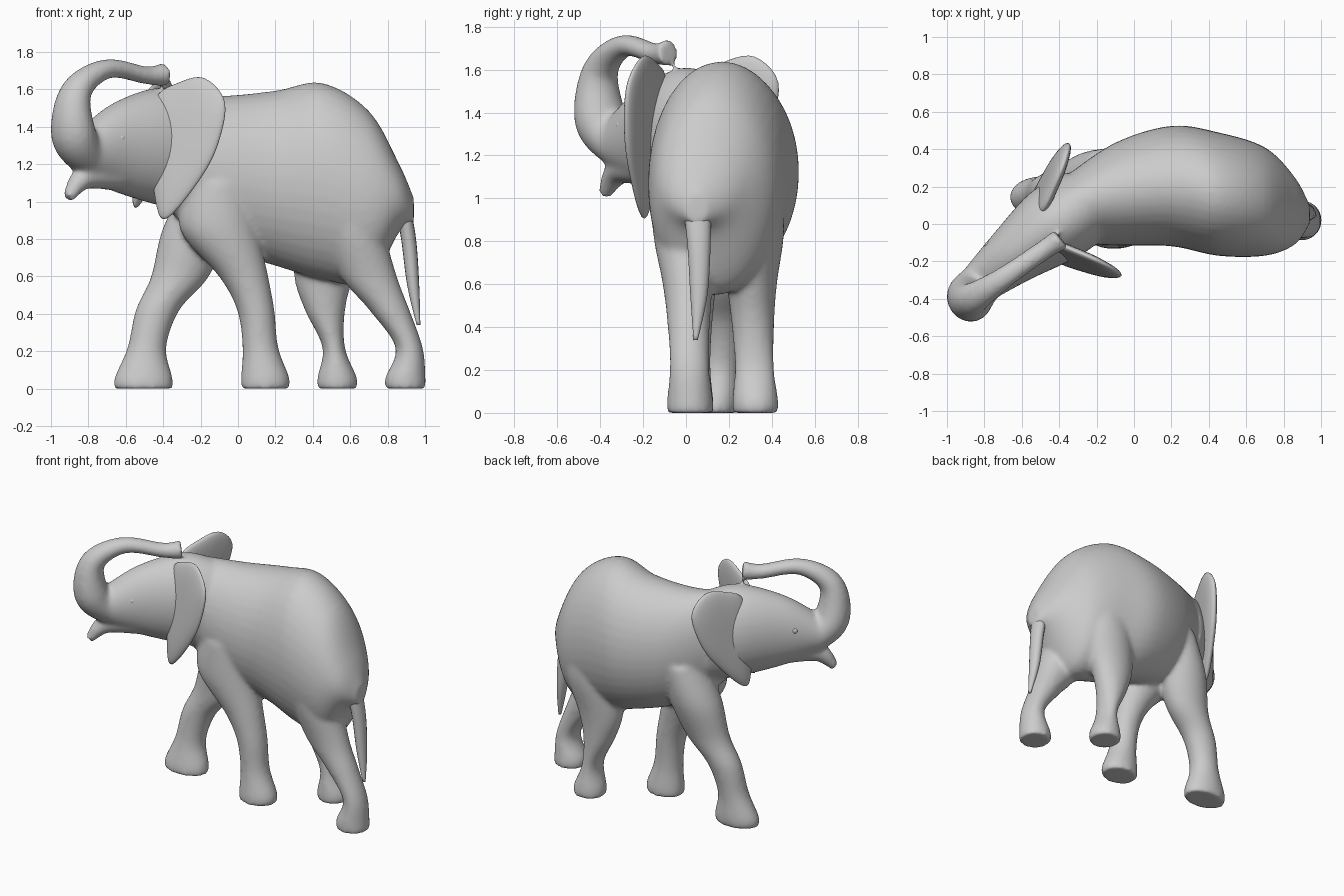
import bpy, bmesh, math
from mathutils import Vector

if "Cube" in bpy.data.objects:
    bpy.data.objects.remove(bpy.data.objects["Cube"])

X, Y, Z = Vector((1, 0, 0)), Vector((0, 1, 0)), Vector((0, 0, 1))
SIDE = Vector((-0.63, 0.78, 0)).normalized()   # across the turned head


def spline(pts, steps, closed=False):
    """Catmull-Rom through tuples of any length."""
    n = len(pts)
    pick = (lambda i: pts[i % n]) if closed else (lambda i: pts[max(0, min(n - 1, i))])
    out = []
    for i in range(n if closed else n - 1):
        p = [pick(i + k) for k in (-1, 0, 1, 2)]
        for s in range(steps):
            t = s / steps
            out.append(tuple(b + 0.5 * t * (c - a + t * (2 * a - 5 * b + 4 * c - d + t * (3 * (b - c) + d - a)))
                             for a, b, c, d in zip(*p)))
    return out if closed else out + [tuple(pts[-1])]


def skin(name, rings):
    """Closed mesh through a list of equal rings."""
    bm = bmesh.new()
    rows = [[bm.verts.new(p) for p in r] for r in rings]
    n = len(rows[0])
    for a, b in zip(rows, rows[1:]):
        for i in range(n):
            bm.faces.new((a[i], a[i - 1], b[i - 1], b[i]))
    bm.faces.new(rows[0])
    bm.faces.new(rows[-1])
    bmesh.ops.recalc_face_normals(bm, faces=bm.faces)
    me = bpy.data.meshes.new(name)
    bm.to_mesh(me)
    bm.free()
    me.shade_smooth()
    ob = bpy.data.objects.new(name, me)
    bpy.context.collection.objects.link(ob)
    return ob


def loft(name, stations, u, v=None, n=32):
    """Ellipses (x, y, z, ru, rv) along a path; v follows the path if not given."""
    st = spline(stations, 6)
    cs = [Vector(s[:3]) for s in st]
    rings = []
    for i, s in enumerate(st):
        t = cs[min(i + 1, len(cs) - 1)] - cs[max(i - 1, 0)]
        w = v or t.cross(u).normalized()
        rings.append([cs[i] + u * (s[3] * math.cos(a)) + w * (s[4] * math.sin(a))
                      for a in (math.tau * k / n for k in range(n))])
    return skin(name, rings)


def leg(name, y_foot, y_top, centres, radii):
    """Leg at shared heights and widths; x centres and x radii give the stride."""
    heights = (0, 0.06, 0.22, 0.42, 0.6, 0.85, 1.1)
    widths = (0.107, 0.107, 0.092, 0.1, 0.118, 0.16, 0.155)
    xs, rs = (centres[0],) + centres, (radii[0],) + radii
    return loft(name, [(x, y_foot + (y_top - y_foot) * (z / 1.1), z, r, w)
                       for x, r, z, w in zip(xs, rs, heights, widths)], X, Y)


def ear(name, base, along, lean, squash, thick):
    """Rounded lens from a shared outline (distance along, height)."""
    outline = [(-0.06, 1.55), (0.06, 1.635), (0.2, 1.66), (0.31, 1.53), (0.27, 1.3),
               (0.17, 1.11), (0, 0.91), (-0.06, 1.0), (-0.08, 1.3)]
    edge = spline([(w, 1.66 - (1.66 - z) * squash) for w, z in outline], 5, True)
    mid = [sum(c) / len(edge) for c in zip(*edge)]
    nrm = along.cross(Z).normalized()
    rings = []
    for i in range(17):
        th = math.pi * (0.03 + 0.94 * i / 16)
        k, off = math.sin(th) ** 0.6, thick * math.cos(th)
        ring = []
        for w, z in edge:
            w, z = mid[0] + (w - mid[0]) * k, mid[1] + (z - mid[1]) * k
            ring.append(base + along * w + Z * z + lean * (1.3 - z) + nrm * off)
        rings.append(ring)
    return skin(name, rings)


# Torso, from chest to rump
torso = loft("elephant_body", [
    (-0.36, 0.08, 1.26, 0.18, 0.32), (-0.1, 0.16, 1.16, 0.275, 0.405),
    (0.2, 0.203, 1.125, 0.322, 0.468), (0.45, 0.16, 1.11, 0.33, 0.525),
    (0.7, 0.12, 1.025, 0.29, 0.46), (0.86, 0.07, 1.02, 0.18, 0.185),
    (0.94, 0.05, 0.95, 0.05, 0.07)], Y, Z, 40)

# Turned head, raised trunk and lower lip
head = loft("head", [
    (-0.24, 0.12, 1.25, 0.2, 0.31), (-0.42, 0, 1.295, 0.215, 0.315),
    (-0.66, -0.18, 1.29, 0.155, 0.235), (-0.84, -0.33, 1.26, 0.11, 0.115)], SIDE, Z)
trunk = loft("trunk", [
    (-0.8, -0.3, 1.23, 0.11, 0.1), (-0.88, -0.395, 1.36, 0.13, 0.115),
    (-0.865, -0.4, 1.59, 0.09, 0.08), (-0.7, -0.29, 1.71, 0.06, 0.053),
    (-0.49, -0.145, 1.675, 0.054, 0.048), (-0.39, -0.08, 1.68, 0.06, 0.065)], SIDE)
lip = loft("lower_lip", [
    (-0.66, -0.19, 1.14, 0.1, 0.08), (-0.82, -0.31, 1.13, 0.07, 0.065),
    (-0.91, -0.38, 1.02, 0.034, 0.03)], SIDE)

# Four striding legs
legs = [
    leg("near_hind_leg", 0.02, 0, (0.895, 0.915, 0.81, 0.7, 0.62, 0.6),
        (0.108, 0.073, 0.108, 0.15, 0.165, 0.18)),
    leg("far_hind_leg", 0.325, 0.29, (0.53, 0.512, 0.465, 0.46, 0.51, 0.52),
        (0.106, 0.06, 0.108, 0.16, 0.205, 0.19)),
    leg("near_front_leg", 0.02, 0.03, (0.145, 0.12, 0.095, 0.03, -0.1, -0.1),
        (0.13, 0.096, 0.1, 0.132, 0.21, 0.18)),
    leg("far_front_leg", 0.14, 0.25, (-0.505, -0.487, -0.43, -0.31, -0.23, -0.15),
        (0.155, 0.104, 0.117, 0.155, 0.175, 0.13))]

# Fuse the parts into one smooth skin
for o in [torso, head, trunk, lip] + legs:
    o.select_set(True)
bpy.context.view_layer.objects.active = torso
bpy.ops.object.join()
rm = torso.modifiers.new("fuse", 'REMESH')
rm.mode, rm.voxel_size, rm.use_smooth_shade = 'VOXEL', 0.014, True
sm = torso.modifiers.new("soften", 'SMOOTH')
sm.factor, sm.iterations = 0.5, 12
for m in ("fuse", "soften"):
    bpy.ops.object.modifier_apply(modifier=m)

# Ears
ear("near_ear", Vector((-0.38, -0.155, 0)), Vector((1, -0.46, 0)), Y * -0.12, 1.0, 0.035)
ear("far_ear", Vector((-0.5, 0.12, 0)), Vector((0.4, 1, 0)), X * -0.12, 0.92, 0.04)

# Tail
loft("tail", [(0.87, 0.045, 1.04, 0.07, 0.04), (0.912, 0.06, 0.8, 0.055, 0.04),
              (0.937, 0.06, 0.55, 0.04, 0.032), (0.965, 0.045, 0.34, 0.01, 0.01)], Y, X, 16)

# Eyes
for name, s in (("near_eye", -1), ("far_eye", 1)):
    bpy.ops.mesh.primitive_uv_sphere_add(segments=16, ring_count=8, radius=0.022,
                                         location=Vector((-0.7, -0.21, 1.34)) + SIDE * (0.122 * s))
    bpy.context.object.name = name
    bpy.ops.object.shade_smooth()
